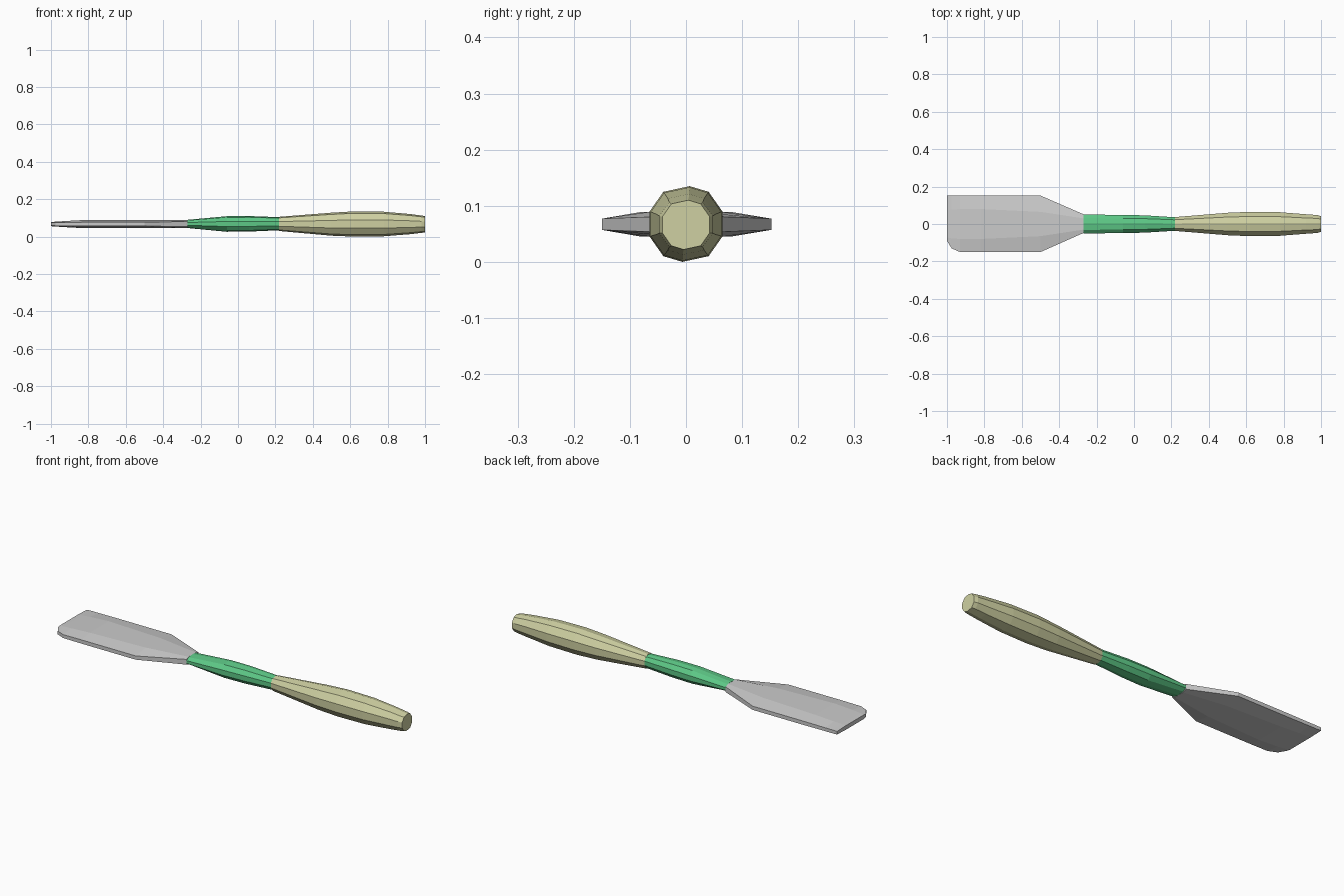
import bpy, bmesh

if "Cube" in bpy.data.objects:
    bpy.data.objects.remove(bpy.data.objects["Cube"])


def loft(name, rings, color=None):
    """Skin a list of equal-length point rings and cap both ends."""
    bm = bmesh.new()
    loops = [[bm.verts.new(p) for p in ring] for ring in rings]
    for a, b in zip(loops, loops[1:]):
        n = len(a)
        for i in range(n):
            j = (i + 1) % n
            bm.faces.new((a[i], a[j], b[j], b[i]))
    bm.faces.new(loops[0])
    bm.faces.new(loops[-1])
    bmesh.ops.recalc_face_normals(bm, faces=bm.faces)
    me = bpy.data.meshes.new(name)
    bm.to_mesh(me)
    bm.free()
    ob = bpy.data.objects.new(name, me)
    bpy.context.collection.objects.link(ob)
    if color:
        mat = bpy.data.materials.new(name + "_paint")
        mat.diffuse_color = (*color, 1)
        mat.use_nodes = True
        mat.node_tree.nodes["Principled BSDF"].inputs["Base Color"].default_value = mat.diffuse_color
        me.materials.append(mat)
    return ob


# faceted grip cross-section, unit size
FACETS = [(1, .33), (.62, .85), (.1, 1), (-.62, .85), (-1, .33),
          (-1, -.33), (-.62, -.85), (-.1, -1), (.62, -.85), (1, -.33)]


def grip_ring(x, hy, z0, z1):
    zc, hz = (z0 + z1) / 2, (z1 - z0) / 2
    return [(x, hy * u, zc + hz * v) for u, v in FACETS]


def blade_ring(x, y0, y1, ridge, edge, mid):
    """Flattened octagon: thin edges, thicker between the two ridges."""
    zc = 0.067
    r0, r1 = max(-ridge, y0 * .8), ridge
    return [(x, y1, zc - edge), (x, y1, zc + edge),
            (x, r1, zc + mid), (x, r0, zc + mid),
            (x, y0, zc + edge), (x, y0, zc - edge),
            (x, r0, zc - mid), (x, r1, zc - mid)]


# flat blade with one clipped corner
loft("blade", [
    blade_ring(-1.0, -.09, .152, .075, .008, .011),
    blade_ring(-.975, -.13, .152, .077, .009, .013),
    blade_ring(-.93, -.15, .152, .08, .009, .016),
    blade_ring(-.82, -.15, .152, .08, .010, .022),
    blade_ring(-.5, -.15, .152, .065, .010, .022),
    blade_ring(-.27, -.048, .052, .03, .014, .021),
])

# green neck
loft("neck", [
    grip_ring(-.27, .05, .046, .09),
    grip_ring(-.06, .049, .026, .109),
    grip_ring(.06, .046, .027, .110),
    grip_ring(.22, .036, .034, .104),
], (.11, .58, .24))

# faceted handle
loft("handle", [
    grip_ring(.22, .037, .030, .106),
    grip_ring(.50, .060, .005, .128),
    grip_ring(.62, .065, .000, .135),
    grip_ring(.78, .063, .002, .133),
    grip_ring(.92, .052, .013, .121),
    grip_ring(.98, .048, .020, .113),
    grip_ring(1.0, .042, .022, .110),
], (.62, .63, .36))
